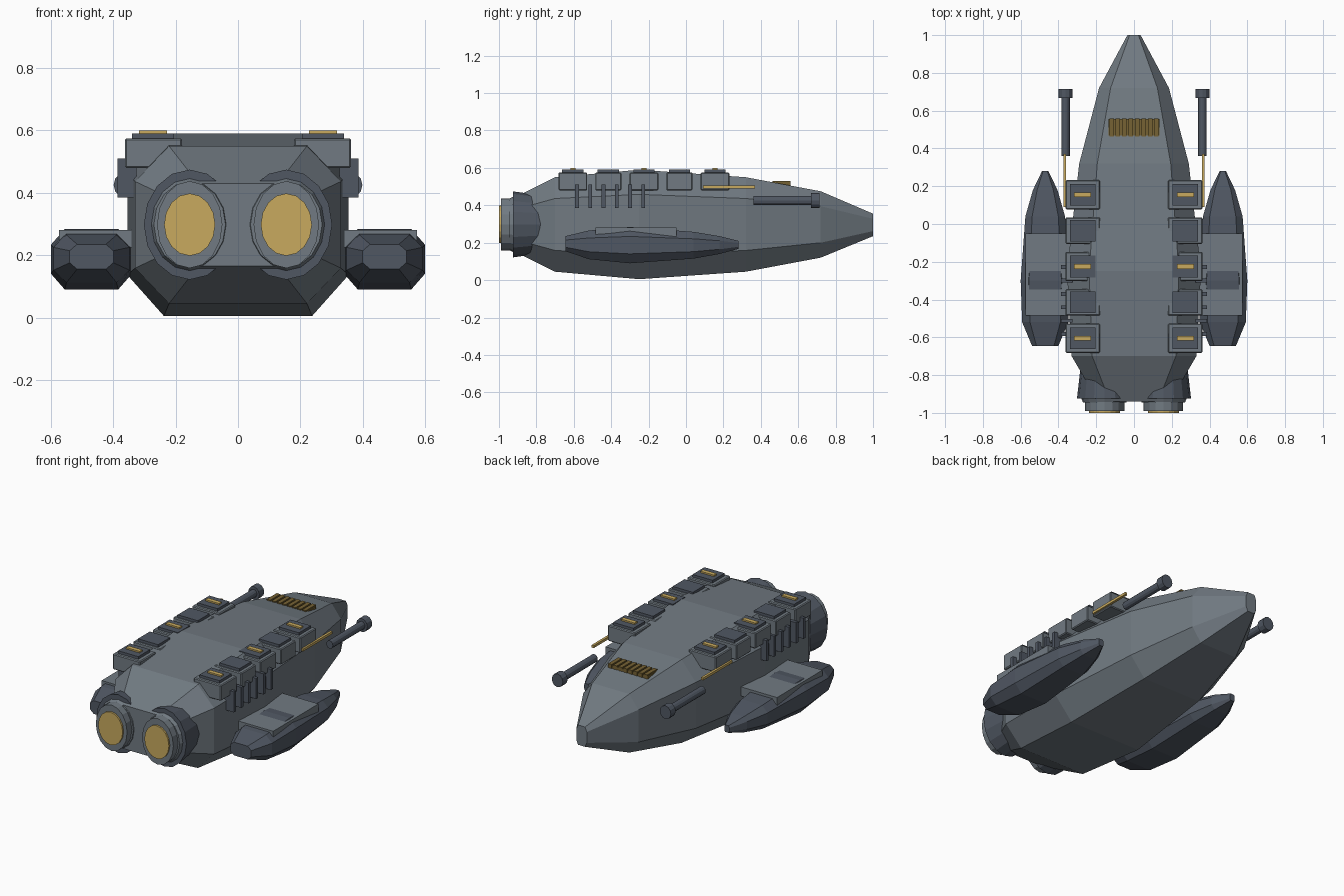
import bpy, bmesh, math
from mathutils import Matrix

cube = bpy.data.objects.get("Cube")
if cube:
    bpy.data.objects.remove(cube, do_unlink=True)


def material(name, rgb):
    m = bpy.data.materials.new(name)
    m.use_nodes = True
    m.diffuse_color = (*rgb, 1)
    m.node_tree.nodes["Principled BSDF"].inputs["Base Color"].default_value = (*rgb, 1)
    return m


HULL = material("hull grey", (0.165, 0.195, 0.223))
DARK = material("dark grey", (0.08, 0.096, 0.124))
GOLD = material("gold", (0.578, 0.402, 0.114))
BRONZE = material("bronze", (0.18, 0.122, 0.034))


def finish(name, bm, mat):
    bmesh.ops.recalc_face_normals(bm, faces=bm.faces)
    mesh = bpy.data.meshes.new(name)
    bm.to_mesh(mesh)
    bm.free()
    mesh.materials.append(mat)
    obj = bpy.data.objects.new(name, mesh)
    bpy.context.collection.objects.link(obj)
    return obj


def box(name, mat, x, y, z, bevel=0):
    """Box given by (low, high) ranges on each axis."""
    bm = bmesh.new()
    bmesh.ops.create_cube(bm, size=1)
    for v in bm.verts:
        v.co = [(lo + hi) / 2 + c * abs(hi - lo) for c, (lo, hi) in zip(v.co, (x, y, z))]
    if bevel:
        bmesh.ops.bevel(bm, geom=bm.edges[:], offset=bevel, segments=1, affect='EDGES')
    return finish(name, bm, mat)


def tube(name, mat, x, z, y0, y1, r0, r1, tall=1.0, sides=16):
    """Cylinder or cone along y, stretched in z by tall."""
    bm = bmesh.new()
    bmesh.ops.create_cone(bm, cap_ends=True, segments=sides, radius1=r1, radius2=r0, depth=y1 - y0)
    bm.transform(Matrix.Translation((x, (y0 + y1) / 2, z))
                 @ Matrix.Diagonal((1, 1, tall, 1))
                 @ Matrix.Rotation(math.pi / 2, 4, 'X'))
    return finish(name, bm, mat)


def loft(name, mat, x, stations, fx, fz):
    """Chamfered octagon sections (y, half width, bottom, top) joined along y."""
    corners = [(fx, 1), (1, fz), (1, -fz), (fx, -1), (-fx, -1), (-1, -fz), (-1, fz), (-fx, 1)]
    bm = bmesh.new()
    rings = []
    for y, w, lo, hi in stations:
        mid, h = (lo + hi) / 2, (hi - lo) / 2
        rings.append([bm.verts.new((x + a * w, y, mid + b * h)) for a, b in corners])
    for p, q in zip(rings, rings[1:]):
        for i in range(8):
            j = (i + 1) % 8
            bm.faces.new((p[i], p[j], q[j], q[i]))
    bm.faces.new(rings[0])
    bm.faces.new(rings[-1])
    return finish(name, bm, mat)


# Main hull
loft("hull", HULL, 0, [
    (-0.94, 0.19, 0.165, 0.43), (-0.70, 0.33, 0.045, 0.55), (-0.25, 0.355, 0.005, 0.59),
    (0.32, 0.29, 0.045, 0.55), (0.72, 0.185, 0.12, 0.475), (1.0, 0.035, 0.235, 0.355)],
    0.67, 0.55)

# Nose grille with raised slats
box("nose_grille", BRONZE, (-0.135, 0.135), (0.465, 0.555), (0.49, 0.522))
for i in range(8):
    sx = -0.119 + i * 0.034
    box(f"grille_slat_{i}", BRONZE, (sx - 0.012, sx + 0.012), (0.462, 0.558), (0.5, 0.53))

for side, s in (("left", 1), ("right", -1)):
    # Engines: housing, collar, nozzle ring and glowing disc
    ex = s * 0.155
    tube(f"{side}_engine_housing", DARK, ex, 0.298, -0.925, -0.6, 0.147, 0.11, 1.2)
    tube(f"{side}_engine_collar", HULL, ex, 0.298, -0.945, -0.92, 0.115, 0.125, 1.2)
    tube(f"{side}_engine_nozzle", HULL, ex, 0.298, -0.99, -0.94, 0.105, 0.105, 1.33)
    tube(f"{side}_engine_glow", GOLD, ex, 0.298, -1.0, -0.985, 0.082, 0.082, 1.22)

    # Side nacelle and its saddle plate
    loft(f"{side}_nacelle", DARK, s * 0.47, [
        (-0.645, 0.07, 0.155, 0.235), (-0.52, 0.122, 0.112, 0.265), (-0.3, 0.13, 0.09, 0.284),
        (0.04, 0.105, 0.115, 0.258), (0.18, 0.065, 0.14, 0.235), (0.28, 0.017, 0.167, 0.21)],
        0.66, 0.48)
    box(f"{side}_nacelle_saddle", HULL, (s * 0.3, s * 0.575), (-0.485, -0.05), (0.225, 0.28))

    # Deck pods with hatches, every other one carrying a gold light
    for i in range(5):
        y = 0.155 - i * 0.19
        h = 0.07 if i % 2 else 0.077
        box(f"{side}_pod_{i}", HULL, (s * 0.18, s * 0.363), (y - h, y + h), (0.48, 0.575), 0.005)
        box(f"{side}_pod_hatch_{i}", DARK, (s * 0.205, s * 0.34), (y - 0.057, y + 0.057), (0.57, 0.591))
        if i % 2 == 0:
            box(f"{side}_pod_light_{i}", GOLD, (s * 0.227, s * 0.318), (y - 0.013, y + 0.013), (0.585, 0.6))

    # Cooling fins
    for i in range(6):
        y = -0.583 + i * 0.071
        box(f"{side}_fin_{i}", DARK, (s * 0.325, s * 0.387), (y - 0.01, y + 0.01), (0.385, 0.51))

    # Gun: gold feed rail, barrel and muzzle
    gx = s * 0.362
    box(f"{side}_gun_rail", GOLD, (s * 0.359, s * 0.374), (0.09, 0.37), (0.49, 0.505))
    tube(f"{side}_gun_barrel", DARK, gx, 0.425, 0.36, 0.68, 0.022, 0.022, 1.1, 12)
    tube(f"{side}_gun_muzzle", DARK, gx, 0.425, 0.668, 0.715, 0.037, 0.037, 1.1, 12)
